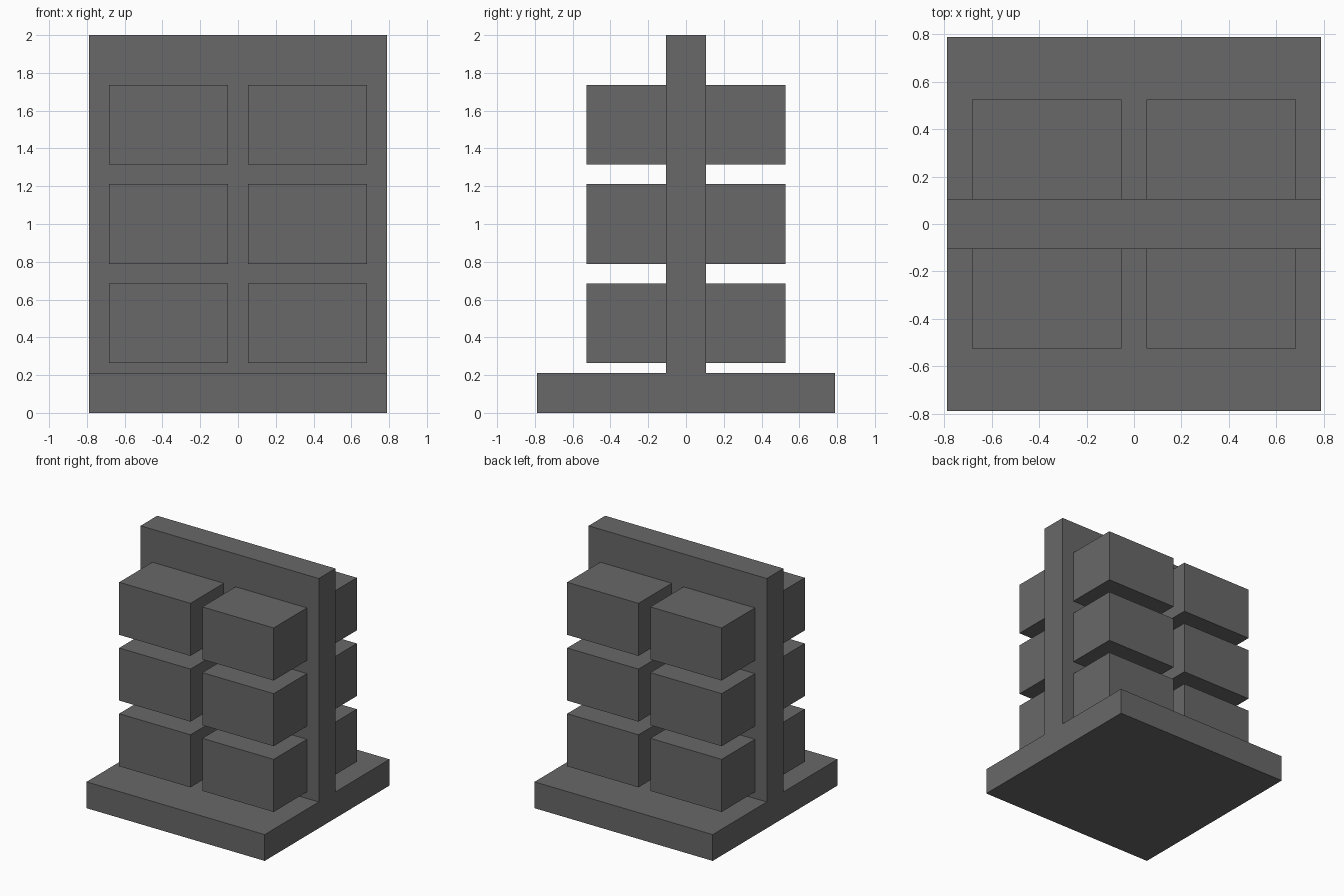
import bpy

# Remove the default cube
if "Cube" in bpy.data.objects:
    bpy.data.objects.remove(bpy.data.objects["Cube"], do_unlink=True)

U = 2 / 19  # module: the whole stand is 19 modules tall

# Single dark grey finish
grey = bpy.data.materials.new("dark_grey")
grey.use_nodes = True
colour = (0.138, 0.138, 0.138, 1)
grey.diffuse_color = colour
grey.node_tree.nodes["Principled BSDF"].inputs["Base Color"].default_value = colour


def box(name, low, high):
    """Add a box between two corners given in modules."""
    centre = [(a + b) / 2 * U for a, b in zip(low, high)]
    bpy.ops.mesh.primitive_cube_add(size=1, location=centre)
    obj = bpy.context.object
    obj.name = name
    obj.scale = [(b - a) * U for a, b in zip(low, high)]
    bpy.ops.object.transform_apply(location=False, rotation=False, scale=True)
    obj.data.materials.append(grey)
    return obj


# Square base and upright panel across its middle
box("base", (-7.5, -7.5, 0), (7.5, 7.5, 2))
box("upright_panel", (-7.5, -1, 2), (7.5, 1, 19))

# Three rows of two bins on both faces of the panel
for face, y in (("front", -5), ("back", 1)):
    for side, x in (("right", -6.5), ("left", 0.5)):
        for row, z in (("lower", 2.5), ("middle", 7.5), ("upper", 12.5)):
            box(f"{face}_{side}_{row}_bin", (x, y, z), (x + 6, y + 4, z + 4))
